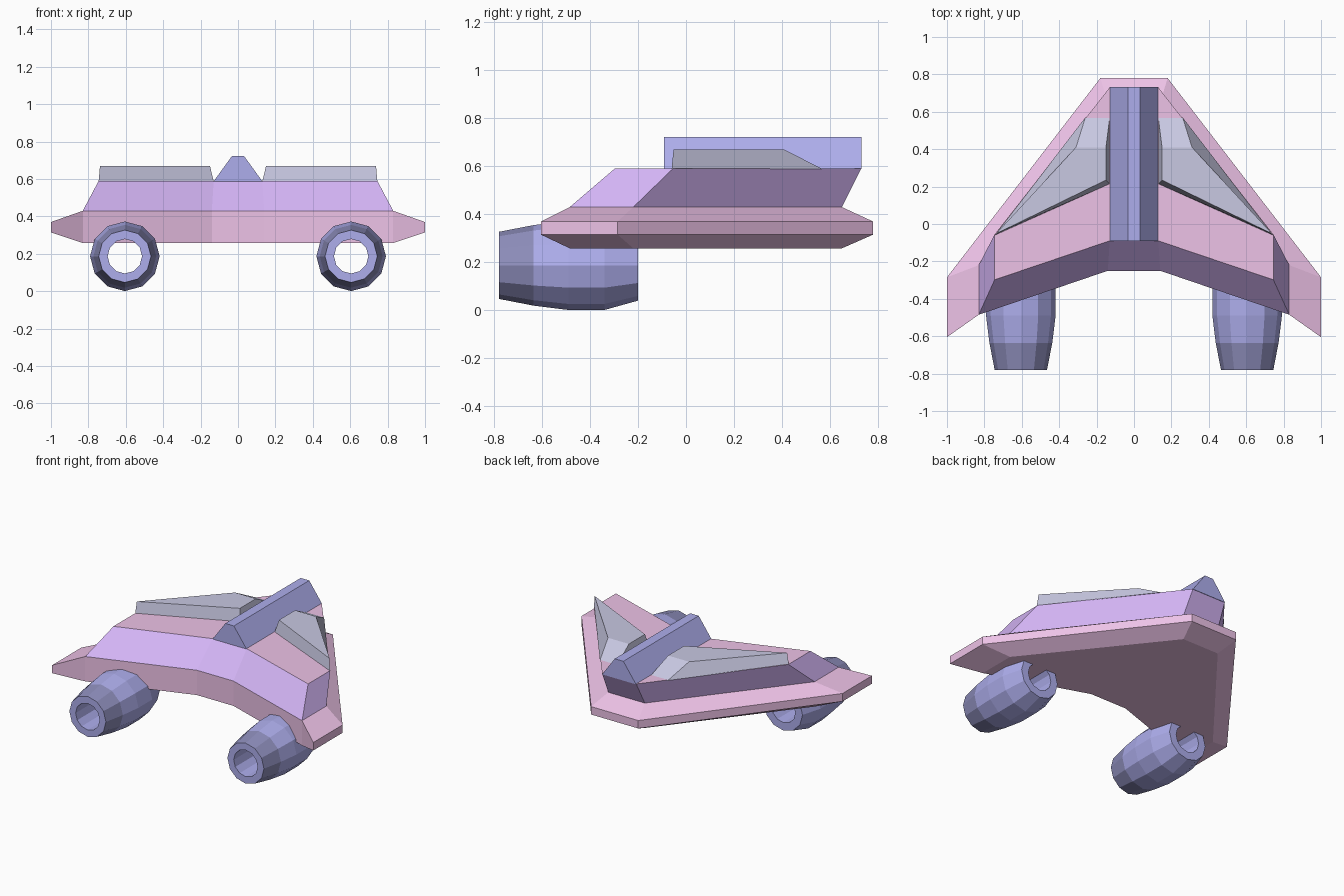
import bpy, bmesh, math

if "Cube" in bpy.data.objects:
    bpy.data.objects.remove(bpy.data.objects["Cube"])


def material(name, rgb):
    m = bpy.data.materials.new(name)
    m.diffuse_color = (*rgb, 1)
    m.use_nodes = True
    m.node_tree.nodes["Principled BSDF"].inputs["Base Color"].default_value = m.diffuse_color
    return m


PINK = material("pink", (0.85, 0.54, 0.80))
PURPLE = material("purple", (0.66, 0.46, 0.92))
BLUE = material("blue", (0.42, 0.42, 0.84))
DARK = material("dark_blue", (0.27, 0.27, 0.50))
GREY = material("grey_violet", (0.58, 0.58, 0.76))


def loft(name, rings, mats, band_mats=None, cap_mat=0, closed=False, mirror=False):
    """Skin a stack of equal-length rings; cap the ends or close into a tube."""
    bm = bmesh.new()
    vs = [[bm.verts.new(p) for p in r] for r in rings]
    n = len(rings[0])
    for k in range(len(vs) if closed else len(vs) - 1):
        a, b = vs[k], vs[(k + 1) % len(vs)]
        for i in range(n):
            j = (i + 1) % n
            f = bm.faces.new((a[i], a[j], b[j], b[i]))
            f.material_index = band_mats[k] if band_mats else 0
    if not closed:
        for r in (vs[0], vs[-1]):
            bm.faces.new(r).material_index = cap_mat
    bmesh.ops.remove_doubles(bm, verts=bm.verts, dist=1e-4)
    bmesh.ops.recalc_face_normals(bm, faces=bm.faces)
    me = bpy.data.meshes.new(name)
    bm.to_mesh(me)
    bm.free()
    for m in mats:
        me.materials.append(m)
    ob = bpy.data.objects.new(name, me)
    bpy.context.collection.objects.link(ob)
    if mirror:
        ob.modifiers.new("mirror", 'MIRROR').use_axis[0] = True
    return ob


def outline(half, z):
    """Full symmetric outline from its right half, nose to tail."""
    return [(x, y, z) for x, y in half] + [(-x, y, z) for x, y in reversed(half)]


# Wing plate with chamfered rim
inner = [(0.14, 0.65), (0.83, -0.22), (0.83, -0.485), (0.83, -0.485), (0.14, -0.25)]
rim = [(0.18, 0.78), (1.0, -0.285), (1.0, -0.605), (0.83, -0.485), (0.14, -0.25)]
loft("wing_plate", [outline(inner, 0.258), outline(rim, 0.315),
                    outline(rim, 0.37), outline(inner, 0.43)], [PINK])

# Raised deck, leaning forward at the nose
deck_low = [(0.14, 0.65), (0.83, -0.22), (0.83, -0.485), (0.14, -0.25)]
deck_top = [(0.13, 0.73), (0.745, -0.055), (0.745, -0.298), (0.13, -0.09)]
loft("raised_deck", [outline(deck_low, 0.43), outline(deck_top, 0.59)],
     [PURPLE, PINK], cap_mat=1)

# Central spine
spine = [(-0.13, 0.588), (0.13, 0.588), (0.033, 0.722), (-0.033, 0.722)]
loft("spine", [[(x, y, z) for x, z in spine] for y in (-0.092, 0.732)], [BLUE])

# Armour panels on each side of the spine
panel_low = [(0.13, 0.215), (0.745, -0.06), (0.26, 0.57), (0.13, 0.57)]
panel_top = [(0.15, 0.235), (0.738, -0.052), (0.31, 0.41), (0.15, 0.41)]
loft("deck_panels", [[(x, y, 0.588) for x, y in panel_low],
                     [(x, y, 0.67) for x, y in panel_top]], [GREY], mirror=True)

# Hollow twelve-sided engines: (y, radius) along the outside, then the bore
profile = [(-0.78, 0.14), (-0.635, 0.168), (-0.49, 0.186), (-0.34, 0.186),
           (-0.20, 0.147), (-0.20, 0.092), (-0.78, 0.092)]
rings = [[(0.605 + r * math.cos(i * math.pi / 6), y, 0.187 + r * math.sin(i * math.pi / 6))
          for i in range(12)] for y, r in profile]
loft("engines", rings, [BLUE, DARK], band_mats=[1, 0, 0, 0, 0, 0, 0],
     closed=True, mirror=True)
